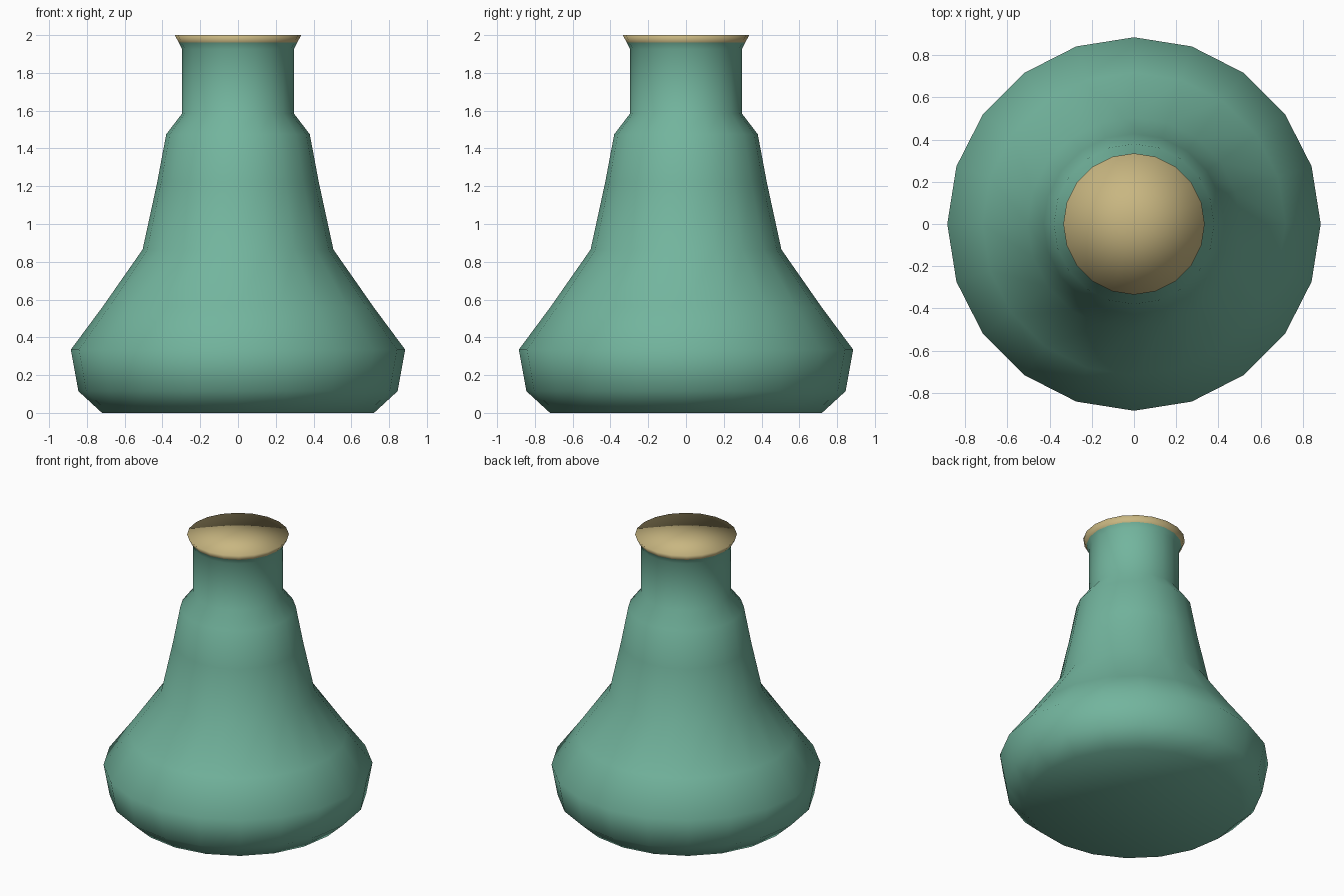
import bpy, bmesh
from math import cos, sin, tau

cube = bpy.data.objects.get("Cube")
if cube:
    bpy.data.objects.remove(cube, do_unlink=True)

SIDES = 20


def material(name, colour):
    mat = bpy.data.materials.new(name)
    mat.use_nodes = True
    mat.diffuse_color = colour
    mat.node_tree.nodes["Principled BSDF"].inputs["Base Color"].default_value = colour
    return mat


green = material("green_glass", (0.17, 0.46, 0.34, 1))
tan = material("tan_cork", (0.58, 0.47, 0.22, 1))

# Flask profile: (radius, height) from the base up to the flared lip
profile = [(0.72, 0), (0.845, 0.115), (0.885, 0.335), (0.718, 0.56),
           (0.505, 0.865), (0.428, 1.22), (0.38, 1.475), (0.296, 1.585),
           (0.296, 1.925), (0.313, 1.96), (0.335, 2.0)]
CORK_START = 1.96

bm = bmesh.new()
rings = [[bm.verts.new((r * cos(tau * i / SIDES), r * sin(tau * i / SIDES), z))
          for i in range(SIDES)] for r, z in profile]

# Walls of the body, neck and lip
for low, high in zip(rings, rings[1:]):
    for i in range(SIDES):
        j = (i + 1) % SIDES
        bm.faces.new((low[i], low[j], high[j], high[i]))

# Flat base and cork top
for ring, z in ((rings[0], 0), (rings[-1], profile[-1][1])):
    centre = bm.verts.new((0, 0, z))
    for i in range(SIDES):
        bm.faces.new((ring[i], ring[(i + 1) % SIDES], centre))
bmesh.ops.recalc_face_normals(bm, faces=bm.faces[:])

# Smooth everywhere, cork colour above the line on the lip
for face in bm.faces:
    face.smooth = True
    face.material_index = int(face.calc_center_median().z > CORK_START)

mesh = bpy.data.meshes.new("flask")
bm.to_mesh(mesh)
bm.free()
mesh.materials.append(green)
mesh.materials.append(tan)
flask = bpy.data.objects.new("flask", mesh)
bpy.context.collection.objects.link(flask)
